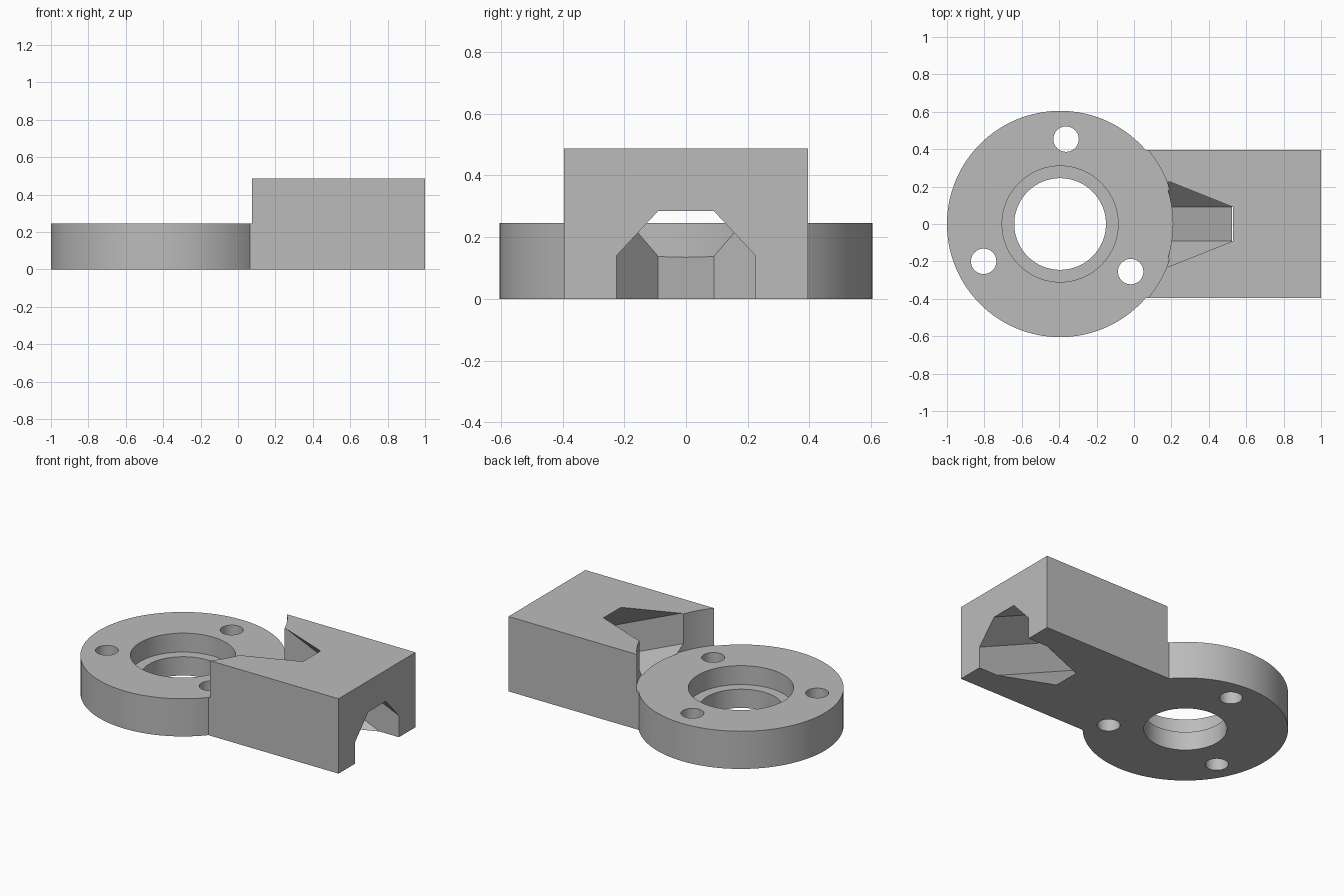
import bpy, bmesh, math

old = bpy.data.objects.get("Cube")
if old:
    bpy.data.objects.remove(old, do_unlink=True)

grey = bpy.data.materials.new("plain grey")
grey.use_nodes = True
grey.diffuse_color = (0.5, 0.5, 0.5, 1)
grey.node_tree.nodes["Principled BSDF"].inputs["Base Color"].default_value = (0.5, 0.5, 0.5, 1)

DISC_X, DISC_R, DISC_H = -0.395, 0.605, 0.245
BLOCK_Y, BLOCK_H = 0.395, 0.487


def loft(name, lower, upper):
    """Closed solid between two matching outlines."""
    bm = bmesh.new()
    a = [bm.verts.new(p) for p in lower]
    b = [bm.verts.new(p) for p in upper]
    bm.faces.new(a)
    bm.faces.new(b)
    for i in range(len(a)):
        j = (i + 1) % len(a)
        bm.faces.new((a[i], a[j], b[j], b[i]))
    bmesh.ops.recalc_face_normals(bm, faces=bm.faces)
    mesh = bpy.data.meshes.new(name)
    bm.to_mesh(mesh)
    bm.free()
    mesh.materials.append(grey)
    obj = bpy.data.objects.new(name, mesh)
    bpy.context.collection.objects.link(obj)
    return obj


def cylinder(name, x, y, r, z0, z1, n=128):
    ring = [(x + r * math.cos(math.tau * i / n), y + r * math.sin(math.tau * i / n))
            for i in range(n)]
    return loft(name, [(*p, z0) for p in ring], [(*p, z1) for p in ring])


def combine(target, tool, operation):
    """Apply a boolean and discard the tool."""
    mod = target.modifiers.new("boolean", 'BOOLEAN')
    mod.operation, mod.object, mod.solver = operation, tool, 'EXACT'
    bpy.context.view_layer.objects.active = target
    bpy.ops.object.modifier_apply(modifier=mod.name)
    bpy.data.objects.remove(tool, do_unlink=True)


# Rectangular block
plan = [(0, -BLOCK_Y), (1, -BLOCK_Y), (1, BLOCK_Y), (0, BLOCK_Y)]
body = loft("flanged_block", [(*p, 0) for p in plan], [(*p, BLOCK_H) for p in plan])

# Sloping octagonal channel through the block
octagon = [(0.09, 0.285), (0.225, 0.14), (0.225, -0.06), (0.09, -0.205)]
octagon += [(-y, z) for y, z in reversed(octagon)]
SLOPE = 0.43
ends = [[(x, y, z + SLOPE * (1 - x)) for y, z in octagon] for x in (-0.3, 1.2)]
combine(body, loft("channel_cutter", *ends), 'DIFFERENCE')

# Round clearance above the flange, then the flange itself
combine(body, cylinder("clearance_cutter", DISC_X, 0, 0.614, DISC_H, 1), 'DIFFERENCE')
combine(body, cylinder("flange", DISC_X, 0, DISC_R, 0, DISC_H), 'UNION')

# Stepped centre bore
combine(body, cylinder("bore_cutter", DISC_X, 0, 0.245, -0.2, 1), 'DIFFERENCE')
combine(body, cylinder("recess_cutter", DISC_X, 0, 0.31, 0.122, 1), 'DIFFERENCE')

# Three screw holes
for k in range(3):
    a = math.radians(86 + 120 * k)
    x, y = DISC_X + 0.455 * math.cos(a), 0.455 * math.sin(a)
    combine(body, cylinder("screw_cutter", x, y, 0.068, -0.2, 0.4, 48), 'DIFFERENCE')

# Smooth round walls, crisp edges
bpy.ops.object.select_all(action='DESELECT')
body.select_set(True)
bpy.context.view_layer.objects.active = body
bpy.ops.object.shade_smooth_by_angle(angle=math.radians(20))
